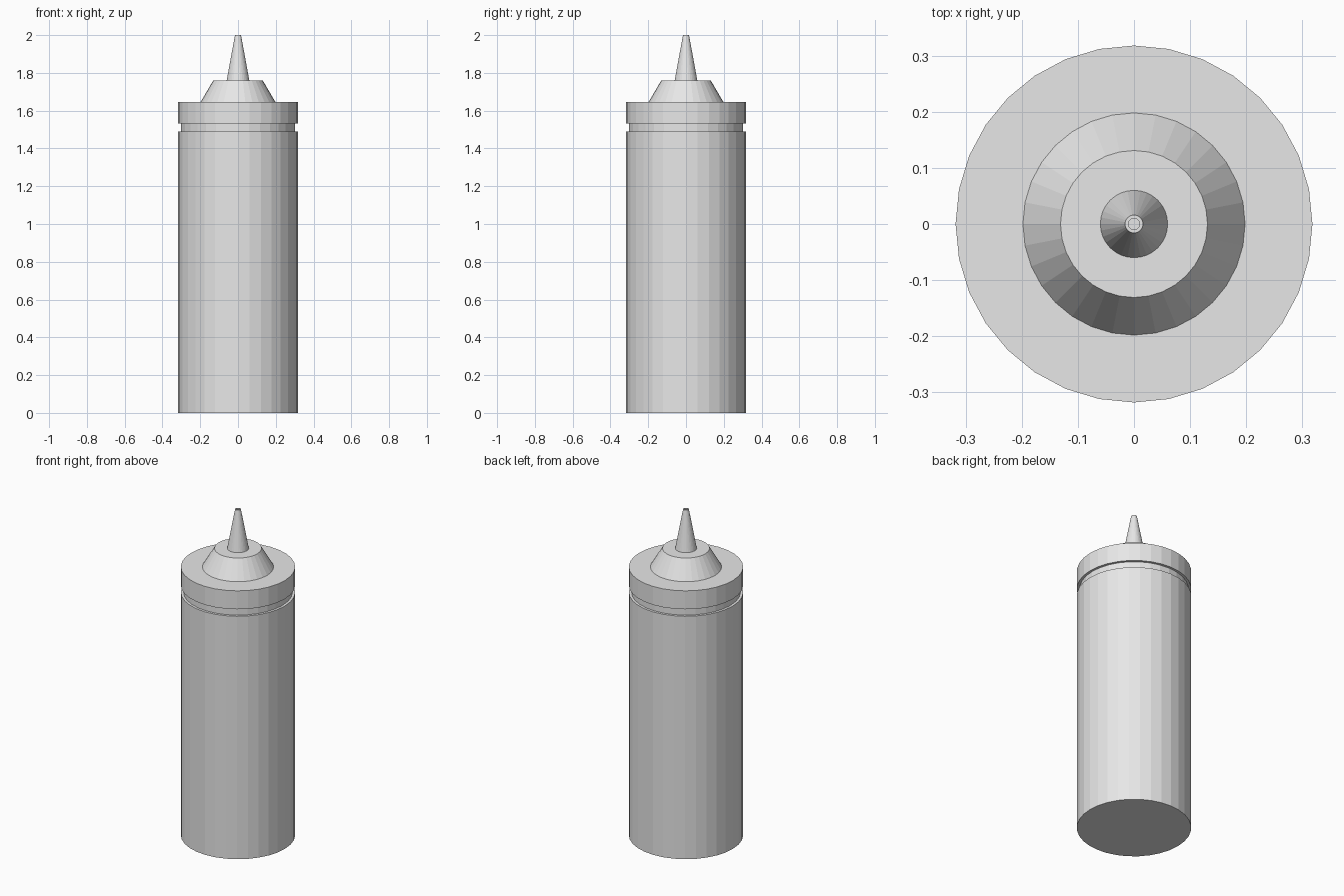
import bpy, bmesh, math

if "Cube" in bpy.data.objects:
    bpy.data.objects.remove(bpy.data.objects["Cube"])

SIDES = 32

grey = bpy.data.materials.new("light_grey_plastic")
grey.diffuse_color = (0.8, 0.8, 0.8, 1)
grey.use_nodes = True
grey.node_tree.nodes["Principled BSDF"].inputs["Base Color"].default_value = grey.diffuse_color


def lathe(name, profile):
    """Turn a closed (radius, height) profile into a flat-faced solid with end caps."""
    bm = bmesh.new()
    rings = []
    for r, z in profile:
        rings.append([bm.verts.new((r * math.cos(2 * math.pi * i / SIDES),
                                    r * math.sin(2 * math.pi * i / SIDES), z))
                      for i in range(SIDES)])
    for low, high in zip(rings, rings[1:]):
        for i in range(SIDES):
            j = (i + 1) % SIDES
            bm.faces.new((low[i], low[j], high[j], high[i]))
    bm.faces.new(rings[0][::-1])
    bm.faces.new(rings[-1])
    mesh = bpy.data.meshes.new(name)
    bm.to_mesh(mesh)
    bm.free()
    mesh.materials.append(grey)
    obj = bpy.data.objects.new(name, mesh)
    bpy.context.collection.objects.link(obj)
    return obj


# Bottle with a slightly narrower neck under the cap
lathe("bottle_body", [(0.318, 0), (0.318, 1.49), (0.303, 1.49), (0.303, 1.533)])

# Screw cap with its raised sloping collar
lathe("screw_cap", [(0.318, 1.533), (0.318, 1.646), (0.198, 1.646), (0.131, 1.76)])

# Tapered nozzle with a small recessed opening
lathe("nozzle", [(0.06, 1.76), (0.016, 2.0), (0.010, 2.0), (0.010, 1.97)])
